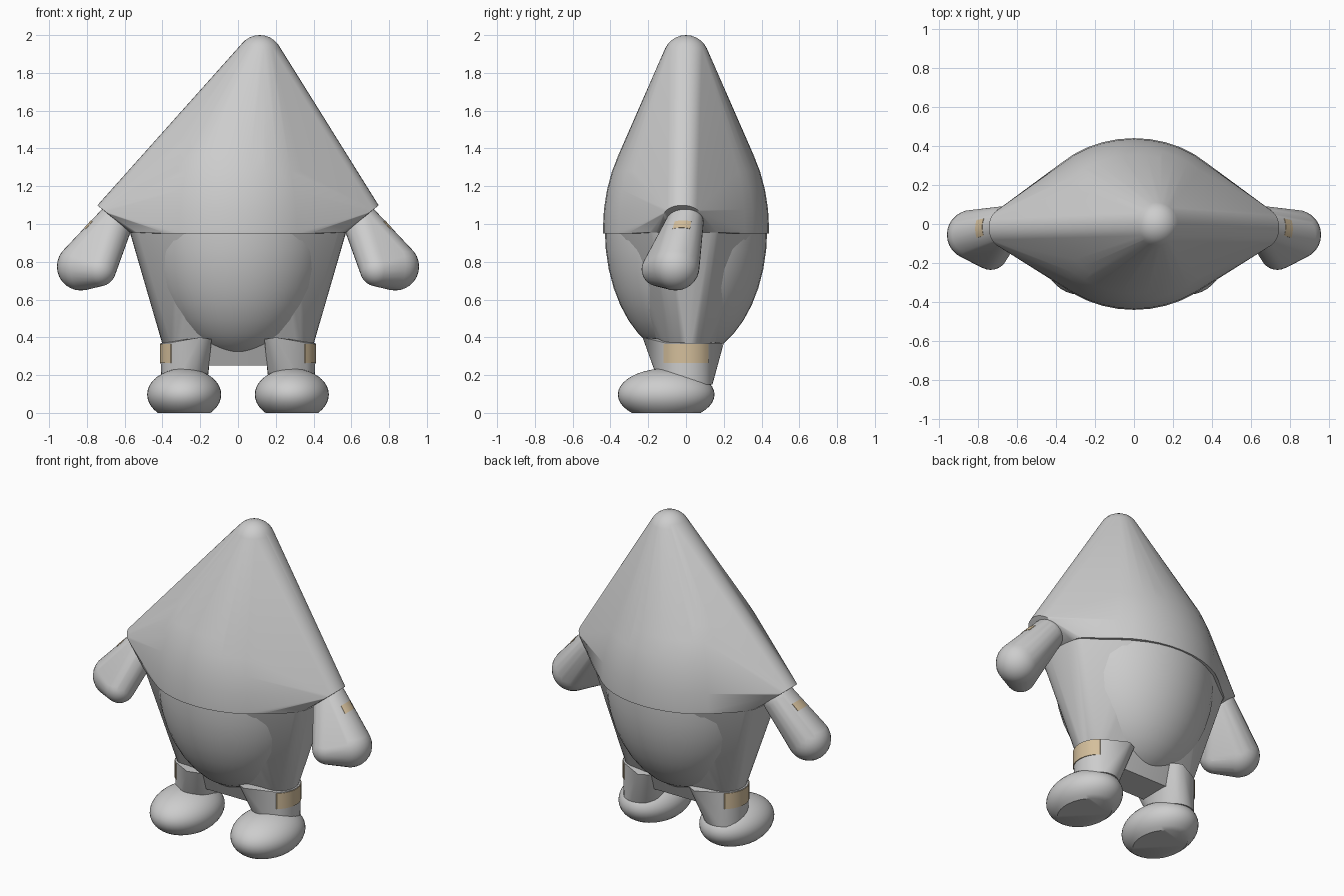
import bpy, bmesh, math
from mathutils import Vector

cube = bpy.data.objects.get("Cube")
if cube:
    bpy.data.objects.remove(cube, do_unlink=True)


def material(name, rgb):
    mat = bpy.data.materials.new(name)
    mat.use_nodes = True
    mat.diffuse_color = (*rgb, 1)
    mat.node_tree.nodes["Principled BSDF"].inputs["Base Color"].default_value = (*rgb, 1)
    return mat


GREY = material("plain grey", (0.61, 0.61, 0.61))
TAN = material("pale tan", (0.66, 0.52, 0.33))


def ring(center, rx, ry, axis=(0, 0, 1), start=0, sweep=360, n=28):
    """Elliptical arc of points facing along an axis in the xz plane."""
    axis = Vector(axis).normalized()
    side, depth = Vector((axis.z, 0, -axis.x)), Vector((0, 1, 0))
    angles = [math.radians(start + sweep * k / n) for k in range(n)]
    return [Vector(center) + side * rx * math.cos(a) + depth * ry * math.sin(a)
            for a in angles]


def ellipsoid(center, radii, low=-9.0, high=9.0, n=40):
    """Points on an ellipsoid, flattened at the heights low and high."""
    heights = [center[2] - radii[2] * math.cos(math.tau * i / n) for i in range(n // 2 + 1)]
    pts = []
    for z in sorted({min(max(z, low), high) for z in heights}):
        t = (z - center[2]) / radii[2]
        k = math.sqrt(max(0, 1 - t * t))
        pts += ring((center[0], center[1], z), radii[0] * k, radii[1] * k, n=n)
    return pts


def ball(center, r):
    return ellipsoid(center, (r, r, r), n=28)


def finish(name, bm, mat):
    bmesh.ops.recalc_face_normals(bm, faces=bm.faces)
    mesh = bpy.data.meshes.new(name)
    bm.to_mesh(mesh)
    bm.free()
    obj = bpy.data.objects.new(name, mesh)
    bpy.context.collection.objects.link(obj)
    mesh.materials.append(mat)
    bpy.ops.object.select_all(action='DESELECT')
    obj.select_set(True)
    bpy.context.view_layer.objects.active = obj
    bpy.ops.object.shade_smooth_by_angle(angle=math.radians(35))


def hull(name, pts):
    """Wrap a tight convex skin around the points."""
    bm = bmesh.new()
    for p in pts:
        bm.verts.new(p)
    bmesh.ops.remove_doubles(bm, verts=bm.verts, dist=0.0005)
    bmesh.ops.convex_hull(bm, input=bm.verts)
    bmesh.ops.delete(bm, geom=[v for v in bm.verts if not v.link_faces], context='VERTS')
    finish(name, bm, GREY)


def patch(name, lower, upper):
    """Thin closed plate between two arcs, thickened inward."""
    bm = bmesh.new()
    middle = sum(lower + upper, Vector()) / len(lower + upper)
    inward = (sum((lower[0], lower[-1], upper[0], upper[-1]), Vector()) / 4 - middle).normalized()
    outer = [[bm.verts.new(p) for p in arc] for arc in (lower, upper)]
    for k in range(len(lower) - 1):
        bm.faces.new((outer[0][k], outer[0][k + 1], outer[1][k + 1], outer[1][k]))
    extruded = bmesh.ops.extrude_face_region(bm, geom=bm.faces[:], use_keep_orig=True)
    for v in extruded["geom"]:
        if isinstance(v, bmesh.types.BMVert):
            v.co += inward * 0.005
    finish(name, bm, TAN)


# Pointed hood: leaning rounded tip, wide middle and two sleeve openings
hood = ball((0.115, 0, 1.878), 0.122)
hood += ellipsoid((0, 0, 0.97), (0.53, 0.44, 0.68), low=0.95, high=1.45)
for s in (1, -1):
    hood += ring((s * 0.67, -0.02, 1.04), 0.095, 0.1, (s * 0.62, 0, -0.78))
    hood += ring((s * 0.52, -0.01, 0.955), 0.055, 0.19)
hull("hood", hood)

# Round belly bulging out of the trunk
hull("belly", ellipsoid((0, 0, 0.97), (0.485, 0.43, 0.68), high=1.0))

# Trunk: narrows from the hood rim to the hips
trunk = ring((0, 0, 0.96), 0.515, 0.425)
for s in (1, -1):
    trunk += ring((s * 0.52, -0.01, 0.965), 0.055, 0.185)
    trunk += ring((s * 0.28, 0, 0.37), 0.122, 0.13)
    trunk += ring((s * 0.16, 0, 0.25), 0.08, 0.1)
hull("trunk", trunk)

for side, s in (("left", 1), ("right", -1)):
    facing = 0 if s > 0 else 180

    # Mitten arm: shoulder to hand, with the fingers turned inward
    shoulder, hand = Vector((s * 0.655, -0.005, 1.005)), Vector((s * 0.832, -0.055, 0.775))
    hull(side + "_arm", ball(shoulder, 0.098) + ball(hand, 0.127)
         + ball((s * 0.735, -0.145, 0.76), 0.09))

    # Small tan patch on the outer side of the arm
    arcs = [ring(shoulder.lerp(hand, t), r, r, shoulder - hand, facing - 24, 54, 9)
            for t, r in ((0.4, 0.113), (0.22, 0.108))]
    patch(side + "_arm_patch", *arcs)

    # Leg: short trunk flaring toward the belly
    leg = ring((s * 0.285, 0, 0.15), 0.122, 0.14)
    leg += ring((s * 0.285, 0, 0.37), 0.126, 0.14)
    leg += [Vector((s * x, y, z)) for x, y, z in
            ((0.2, -0.23, 0.4), (0.14, -0.19, 0.39), (0.2, 0.2, 0.37), (0.14, 0.17, 0.37))]
    hull(side + "_leg", leg)

    # Thin tan patch wrapped around the outer side of the leg
    arcs = [ring((s * 0.285, 0, z), 0.129, 0.143, start=facing - 56, sweep=122, n=12)
            for z in (0.265, 0.365)]
    patch(side + "_leg_patch", *arcs)

    # Foot: squashed ball with a flat sole
    hull(side + "_foot", ellipsoid((s * 0.285, -0.105, 0.097), (0.196, 0.256, 0.138), low=0.0))
